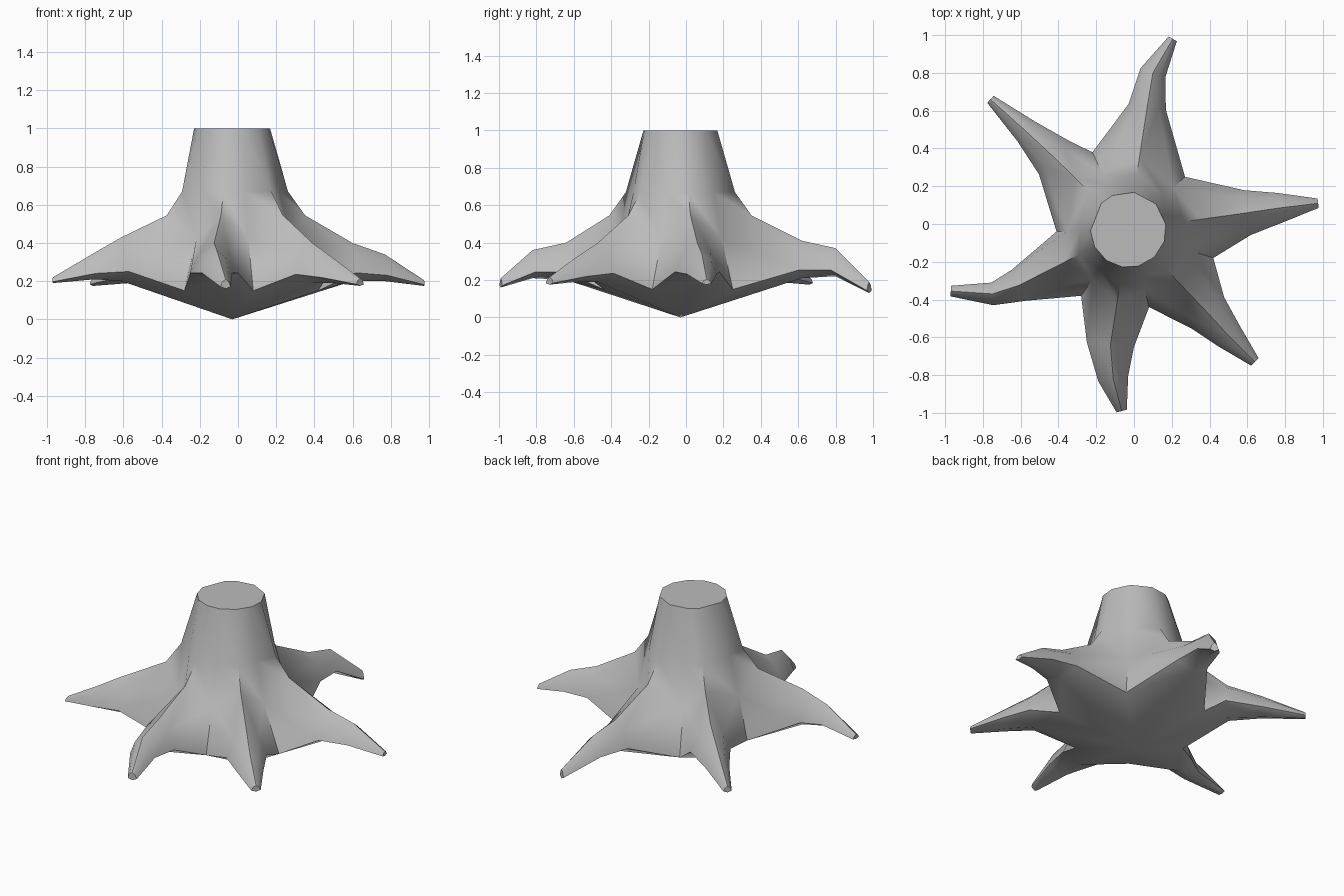
import bpy, bmesh, math
from mathutils import Vector

cube = bpy.data.objects.get("Cube")
if cube:
    bpy.data.objects.remove(cube, do_unlink=True)

CX, CY = -0.03, -0.03

# Roots, counter-clockwise: stations of (x, y, half width, ridge z, bottom z)
ROOTS = [
    [(.60, .06, .12, .40, .20), (.77, .085, .08, .34, .20), (.975, .11, .025, .205, .175)],
    [(.07, .62, .10, .41, .21), (.10, .80, .07, .37, .22), (.205, .98, .025, .19, .13)],
    [(-.42, .35, .12, .41, .19), (-.57, .49, .07, .33, .19), (-.76, .66, .025, .215, .175)],
    [(-.61, .0 - .325, .09, .43, .20), (-.75, -.37, .06, .35, .21), (-.97, -.355, .028, .22, .19)],
    [(-.125, -.64, .125, .40, .20), (-.11, -.82, .08, .36, .21), (-.065, -.99, .028, .21, .16)],
    [(.39, -.47, .12, .40, .19), (.50, -.59, .08, .32, .19), (.64, -.73, .028, .215, .175)],
]
# Hollow after each root: (x, y) of its foot
HOLLOWS = [(.27, .25), (-.22, .38), (-.41, -.04), (-.28, -.38), (.08, -.44), (.42, -.18)]

bm = bmesh.new()


def polar(target, r, z):
    d = Vector((target[0] - CX, target[1] - CY)).normalized() * r
    return bm.verts.new((CX + d.x, CY + d.y, z))


def section(stations, i):
    """Six-sided ring: ridge, left shoulder, left side, bottom, right side, right shoulder."""
    x, y, w, top, bot = stations[i]
    before = stations[i - 1][:2] if i else (CX, CY)
    after = stations[min(i + 1, len(stations) - 1)][:2]
    t = (Vector(after) - Vector(before)).normalized()
    n, h = Vector((-t.y, t.x)), top - bot
    shape = [(0, 1), (.62, .74), (1, .22), (0, 0), (-1, .22), (-.62, .74)]
    return [bm.verts.new((x + n.x * w * a, y + n.y * w * a, bot + h * b)) for a, b in shape]


# Trunk columns: root columns flare sooner than hollow columns
ridge_cols = [[polar(r[0], .2, 1), polar(r[0], .295, .67), polar(r[0], .385, .545)] for r in ROOTS]
hollow_cols = [[polar(h, .2, 1), polar(h, .26, .67), polar(h, .325, .42)] for h in HOLLOWS]
feet = [bm.verts.new((x, y, .15)) for x, y in HOLLOWS]
apex = bm.verts.new((CX, CY, 0))

# Trunk wall and cut top
columns = [c for pair in zip(ridge_cols, hollow_cols) for c in pair]
for i, a in enumerate(columns):
    b = columns[(i + 1) % len(columns)]
    for k in range(2):
        bm.faces.new((a[k], b[k], b[k + 1], a[k + 1]))
bm.faces.new([c[0] for c in columns])

# Roots joined to the trunk, hollows and underside
for i, stations in enumerate(ROOTS):
    rings = [section(stations, k) for k in range(len(stations))]
    for a, b in zip(rings, rings[1:]):
        for k in range(6):
            m = (k + 1) % 6
            bm.faces.new((a[k], a[m], b[m], b[k]))
    bm.faces.new(rings[-1])
    ridge, sh_l, side_l, bottom, side_r, sh_r = rings[0]
    crest = ridge_cols[i][2]
    for j, shoulder, side in ((i, sh_l, side_l), (i - 1, sh_r, side_r)):
        wall = hollow_cols[j][2]
        bm.faces.new((crest, ridge, shoulder, wall))
        bm.faces.new((wall, shoulder, side, feet[j]))
        bm.faces.new((feet[j], side, bottom))
        bm.faces.new((feet[j], bottom, apex))

bmesh.ops.recalc_face_normals(bm, faces=bm.faces)
mesh = bpy.data.meshes.new("stump_with_roots")
bm.to_mesh(mesh)
bm.free()
stump = bpy.data.objects.new("stump_with_roots", mesh)
bpy.context.collection.objects.link(stump)

# Plain grey material
grey = bpy.data.materials.new("grey")
grey.use_nodes = True
colour = (.5, .5, .5, 1)
grey.diffuse_color = colour
grey.node_tree.nodes["Principled BSDF"].inputs["Base Color"].default_value = colour
mesh.materials.append(grey)

# Smooth bark with crisp cut edges
bpy.ops.object.select_all(action='DESELECT')
stump.select_set(True)
bpy.context.view_layer.objects.active = stump
bpy.ops.object.shade_smooth_by_angle(angle=math.radians(50))
